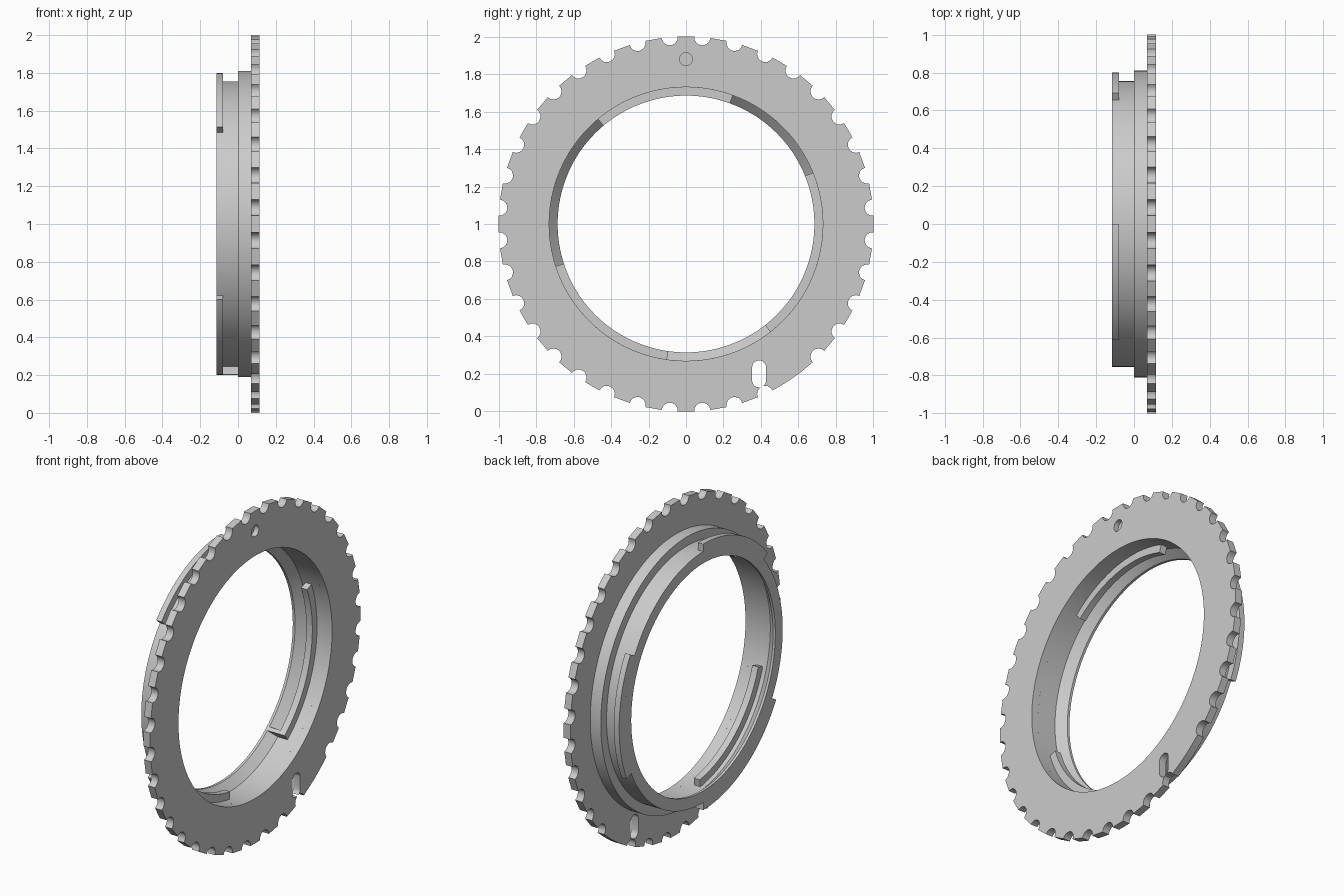
import bpy, bmesh
from math import radians, cos, sin, pi

cube = bpy.data.objects.get("Cube")
if cube:
    bpy.data.objects.remove(cube, do_unlink=True)

grey = bpy.data.materials.new("satin grey")
grey.use_nodes = True
grey.diffuse_color = (0.6, 0.6, 0.6, 1)
grey.node_tree.nodes["Principled BSDF"].inputs["Base Color"].default_value = (0.6, 0.6, 0.6, 1)

FRONT, FLANGE, BACK = 0.115, 0.07, -0.115
BORE, LIP, TUBE, TAB, COLLAR = 0.73, 0.685, 0.755, 0.8, 0.81


def finish(bm, name):
    bmesh.ops.recalc_face_normals(bm, faces=bm.faces)
    mesh = bpy.data.meshes.new(name)
    bm.to_mesh(mesh)
    bm.free()
    ob = bpy.data.objects.new(name, mesh)
    bpy.context.collection.objects.link(ob)
    mesh.materials.append(grey)
    return ob


def smooth(ob):
    bpy.ops.object.select_all(action='DESELECT')
    ob.select_set(True)
    bpy.context.view_layer.objects.active = ob
    bpy.ops.object.shade_smooth_by_angle(angle=radians(25))


def sweep(name, profile, start=0, end=360):
    """Turn a closed (x, radius) profile about the ring axis, in degrees."""
    bm = bmesh.new()
    full = end - start == 360
    steps = max(1, round((end - start) / 2))
    rings = []
    for i in range(steps if full else steps + 1):
        a = radians(start + (end - start) * i / steps)
        rings.append([bm.verts.new((x, r * cos(a), 1 + r * sin(a))) for x, r in profile])
    n = len(profile)
    pairs = list(zip(rings, rings[1:])) + ([(rings[-1], rings[0])] if full else [])
    for p, q in pairs:
        for j in range(n):
            k = (j + 1) % n
            bm.faces.new((p[j], p[k], q[k], q[j]))
    if not full:
        bm.faces.new(rings[0])
        bm.faces.new(rings[-1])
    ob = finish(bm, name)
    smooth(ob)
    return ob


def block(name, x0, x1, r0, r1, start, end):
    return sweep(name, [(x0, r0), (x1, r0), (x1, r1), (x0, r1)], start, end)


def prism(name, outline, x0, x1):
    """Extrude a (y, z) outline along x."""
    bm = bmesh.new()
    face = bm.faces.new([bm.verts.new((x0, y, z)) for y, z in outline])
    new = bmesh.ops.extrude_face_region(bm, geom=[face])["geom"]
    bmesh.ops.translate(bm, vec=(x1 - x0, 0, 0),
                        verts=[v for v in new if isinstance(v, bmesh.types.BMVert)])
    return finish(bm, name)


def stadium(y, z, r, half=0, n=32):
    return [(y + r * cos(t), z + r * sin(t) + (half if i < n // 2 else -half))
            for i in range(n) for t in [2 * pi * (i + 0.5) / n]]


# Scalloped flange outline: 36 round bites, one left out beside the slot
outline = []
bite = 0.043
for k in range(36):
    mid = radians(-85 + 10 * k)
    if k == 3:
        outline += [(cos(mid + d), 1 + sin(mid + d)) for d in (-0.04, 0, 0.04)]
    else:
        cy, cz = cos(mid), 1 + sin(mid)
        for i in range(9):
            t = mid - pi / 2 - pi * i / 8
            outline.append((cy + bite * cos(t), cz + bite * sin(t)))
    gap = mid + radians(5)
    outline += [(cos(gap + d), 1 + sin(gap + d)) for d in (-0.02, 0, 0.02)]
flange = prism("toothed_flange", outline, FLANGE, FRONT)

# Bore, through slot and blind index hole
cutters = [
    prism("bore_cutter", stadium(0, 1, BORE, n=180), 0, 0.2),
    prism("slot_cutter", stadium(0.39, 0.2, 0.037, 0.035), 0, 0.2),
    prism("hole_cutter", stadium(0, 1.88, 0.034), 0.085, 0.2),
]
bpy.context.view_layer.objects.active = flange
for c in cutters:
    c.hide_render = True
    m = flange.modifiers.new(c.name, 'BOOLEAN')
    m.operation, m.solver, m.object = 'DIFFERENCE', 'EXACT', c
    bpy.ops.object.modifier_apply(modifier=m.name)
for c in cutters:
    bpy.data.objects.remove(c, do_unlink=True)
smooth(flange)

# Stepped collar and tube with a tapered rear lip
sweep("mount_body", [(FLANGE, COLLAR), (0, COLLAR), (0, TUBE), (BACK, TUBE),
                     (BACK, LIP), (-0.10, LIP), (-0.05, BORE), (FLANGE, BORE)])

# Outer bayonet tabs at the rear edge
for i, (a, b) in enumerate([(-25, 30), (90, 140), (210, 268)]):
    block(f"outer_tab_{i + 1}", BACK, -0.08, TUBE, TAB, a, b)
block("outer_stop", BACK, 0, TUBE, TAB, 266, 270)

# Inner bayonet claws inside the bore
for i, (a, b) in enumerate([(-52, 22), (70, 130), (198, 262)]):
    block(f"inner_claw_{i + 1}", -0.025, 0.015, LIP, BORE, a, b)
block("inner_stop", -0.10, 0.015, LIP, BORE, -52, -50)
